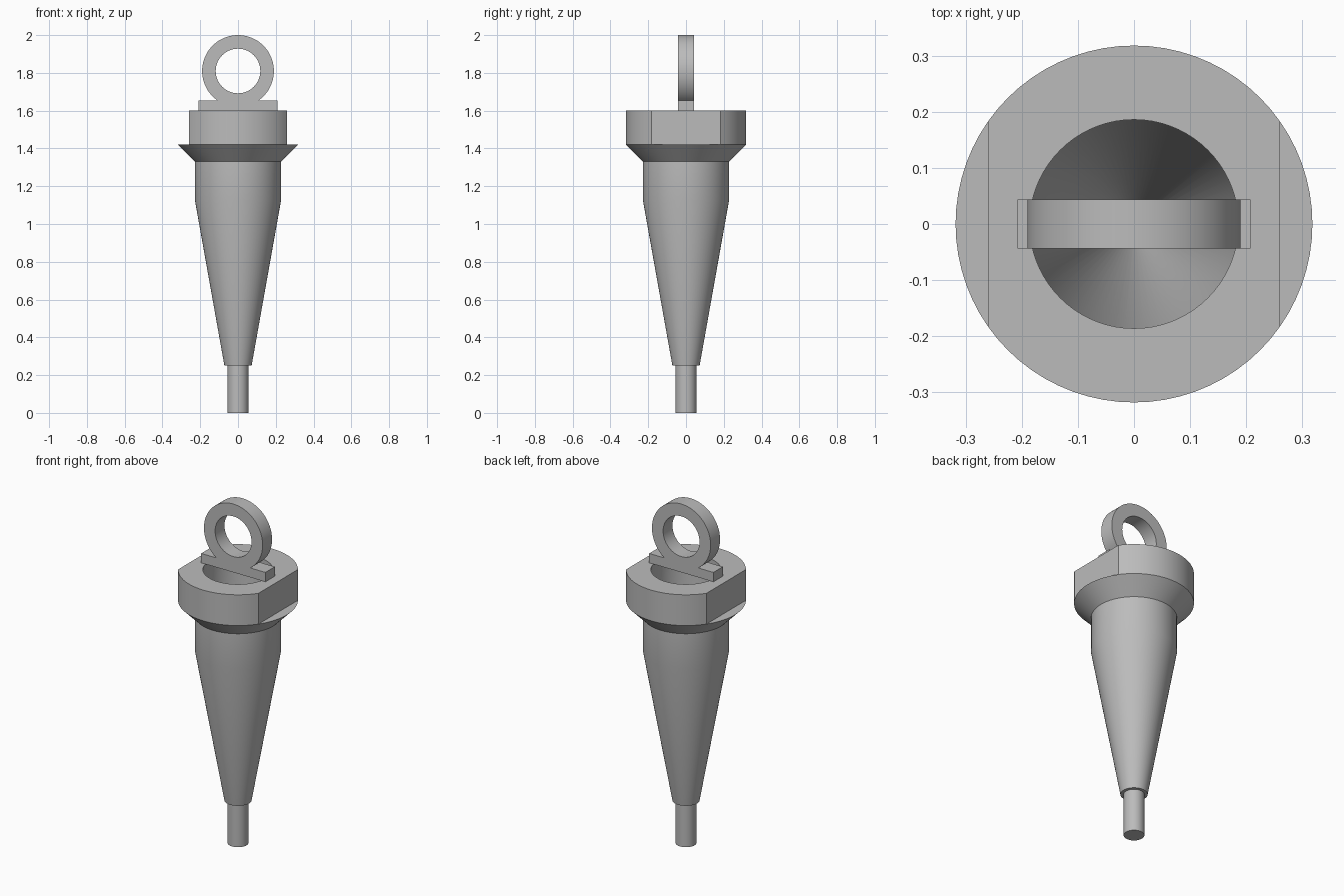
import bpy, bmesh, math

cube = bpy.data.objects.get("Cube")
if cube:
    bpy.data.objects.remove(cube)

grey = bpy.data.materials.new("plain_grey")
grey.use_nodes = True
colour = (0.5, 0.5, 0.5, 1)
grey.diffuse_color = colour
grey.node_tree.nodes["Principled BSDF"].inputs["Base Color"].default_value = colour


def finish(obj):
    """Give the part its colour and smooth shading with crisp edges."""
    obj.data.materials.clear()
    obj.data.materials.append(grey)
    bpy.ops.object.select_all(action='DESELECT')
    obj.select_set(True)
    bpy.context.view_layer.objects.active = obj
    bpy.ops.object.shade_smooth_by_angle(angle=math.radians(30))


def lathe(name, profile, steps=72, adjust=None):
    """Spin (radius, z) points about z; adjust may move points of a ring."""
    bm = bmesh.new()
    rings = []
    for i, (r, z) in enumerate(profile):
        ring = []
        for s in range(steps):
            a = math.tau * s / steps
            x, y = r * math.cos(a), r * math.sin(a)
            if adjust:
                x = adjust(i, x)
            ring.append(bm.verts.new((x, y, z)))
        rings.append(ring)
    for low, high in zip(rings, rings[1:]):
        for s in range(steps):
            t = (s + 1) % steps
            bm.faces.new((low[s], low[t], high[t], high[s]))
    bm.faces.new(rings[0][::-1])
    bm.faces.new(rings[-1])
    bmesh.ops.remove_doubles(bm, verts=bm.verts, dist=1e-5)
    bmesh.ops.recalc_face_normals(bm, faces=bm.faces)
    mesh = bpy.data.meshes.new(name)
    bm.to_mesh(mesh)
    bm.free()
    obj = bpy.data.objects.new(name, mesh)
    bpy.context.collection.objects.link(obj)
    finish(obj)
    return obj


# Hollow tapered body: outside from tip to collar, then down the bore
RIM, BORE = 0.318, 0.186
FLAT = RIM * math.cos(math.radians(35))
profile = [
    (0.055, 0), (0.055, 0.25), (0.072, 0.25),      # tip and step
    (0.228, 1.125), (0.228, 1.33),                 # cone and neck
    (RIM, 1.42), (RIM, 1.42), (RIM, 1.6),          # flange and collar
    (BORE, 1.6), (BORE, 1.125), (0.03, 0.26),      # bore
]


def flatten_collar(i, x):
    """Cut two flats on the collar, leaving the flange below round."""
    return max(-FLAT, min(FLAT, x)) if i in (6, 7) else x


lathe("tapered_body", profile, adjust=flatten_collar)

# Lifting eye: ring outline merged into a cross bar, with a round hole
CENTRE, OUTER, INNER = 1.81, 0.19, 0.118
BAR, BAR_LOW, BAR_TOP = 0.208, 1.6, 1.655
start = math.asin((BAR_TOP - CENTRE) / OUTER)
sweep = math.pi - 2 * start


def arc(radius, first, span, count):
    return [(radius * math.cos(first + span * k / count),
             CENTRE + radius * math.sin(first + span * k / count))
            for k in range(count)]


outline = arc(OUTER, start, sweep, 64) + [
    (-OUTER * math.cos(start), BAR_TOP), (-BAR, BAR_TOP),
    (-BAR, BAR_LOW), (BAR, BAR_LOW), (BAR, BAR_TOP)]
hole = arc(INNER, 0, math.tau, 64)

curve = bpy.data.curves.new("lifting_eye", 'CURVE')
curve.dimensions = '2D'
curve.fill_mode = 'BOTH'
curve.extrude = 0.0435
for points in (outline, hole):
    spline = curve.splines.new('POLY')
    spline.points.add(len(points) - 1)
    for p, (x, z) in zip(spline.points, points):
        p.co = (x, z, 0, 1)
    spline.use_cyclic_u = True
eye = bpy.data.objects.new("lifting_eye", curve)
eye.rotation_euler.x = math.pi / 2
bpy.context.collection.objects.link(eye)
bpy.ops.object.select_all(action='DESELECT')
eye.select_set(True)
bpy.context.view_layer.objects.active = eye
bpy.ops.object.convert(target='MESH')
eye = bpy.context.view_layer.objects.active

# Weld the caps to the rim so the eye is one solid
bm = bmesh.new()
bm.from_mesh(eye.data)
bmesh.ops.remove_doubles(bm, verts=bm.verts, dist=1e-5)
bmesh.ops.recalc_face_normals(bm, faces=bm.faces)
bm.to_mesh(eye.data)
bm.free()
finish(eye)
